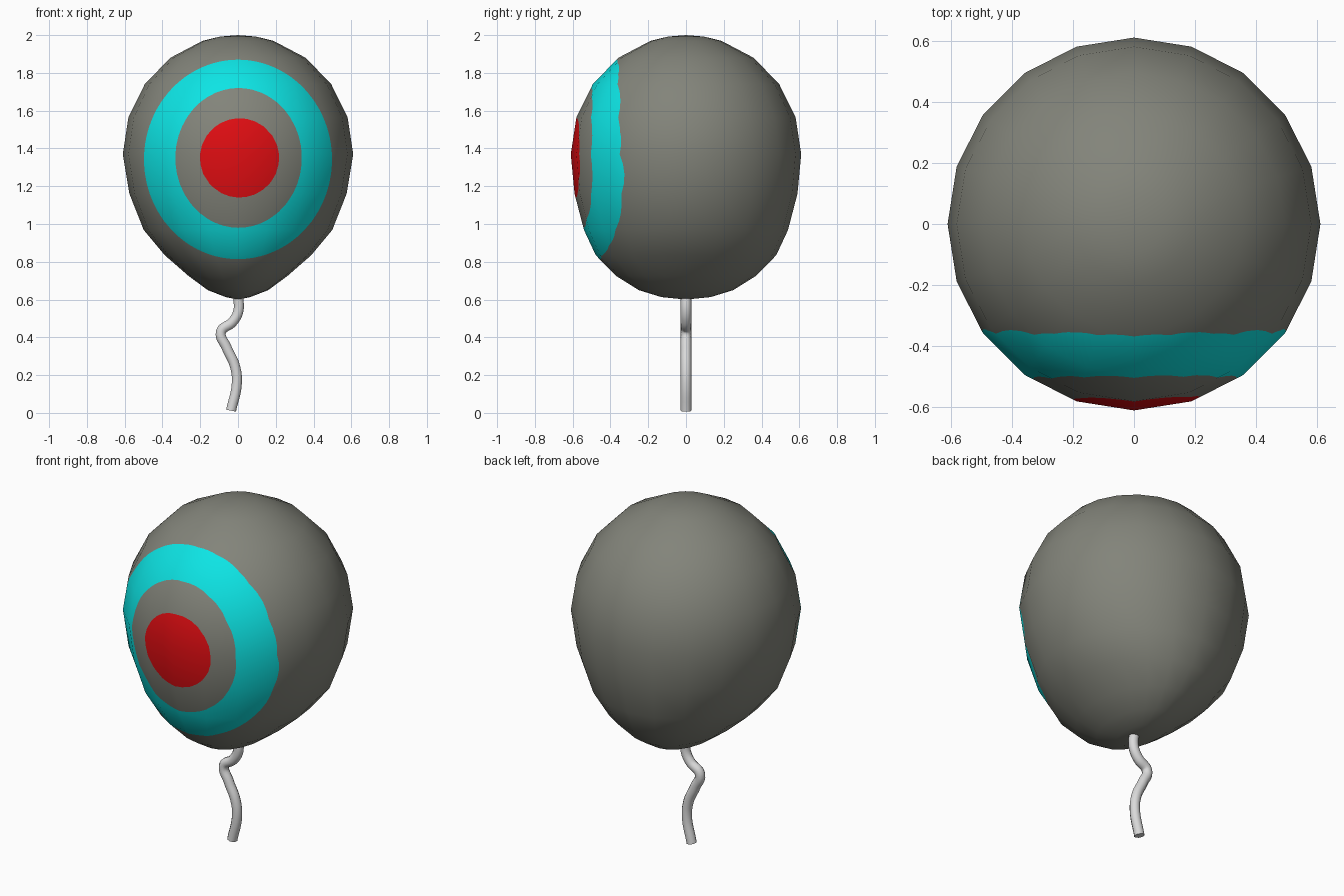
import bpy, bmesh, math
from mathutils import Vector

if "Cube" in bpy.data.objects:
    bpy.data.objects.remove(bpy.data.objects["Cube"])

SIDES = 20


def material(name, rgb):
    m = bpy.data.materials.new(name)
    m.diffuse_color = (*rgb, 1)
    m.use_nodes = True
    m.node_tree.nodes["Principled BSDF"].inputs["Base Color"].default_value = m.diffuse_color
    return m


grey = material("warm grey", (0.225, 0.23, 0.195))
cyan = material("cyan", (0.004, 0.78, 0.78))
red = material("red", (0.74, 0.004, 0.006))
white = material("string white", (0.7, 0.7, 0.7))

# Balloon profile: (height, half width in x, half depth in y)
rings = [(1.37 + 0.63 * math.sin(t), 0.61 * math.cos(t), 0.61 * math.cos(t))
         for t in (math.radians(a) for a in (81, 72, 54, 36, 18, 0))]
rings += [(1.16, 0.575, 0.59), (0.968, 0.499, 0.54), (0.835, 0.388, 0.478),
          (0.725, 0.262, 0.37), (0.65, 0.16, 0.25), (0.613, 0.065, 0.13)]

bm = bmesh.new()
loops = []
for z, rx, ry in rings:
    loops.append([bm.verts.new((rx * math.cos(i * math.tau / SIDES),
                                ry * math.sin(i * math.tau / SIDES), z))
                  for i in range(SIDES)])
top, bottom = bm.verts.new((0, 0, 2.0)), bm.verts.new((0, 0, 0.6))
for i in range(SIDES):
    j = (i + 1) % SIDES
    bm.faces.new((top, loops[0][i], loops[0][j]))
    bm.faces.new((bottom, loops[-1][j], loops[-1][i]))
    for a, b in zip(loops, loops[1:]):
        bm.faces.new((a[i], b[i], b[j], a[j]))
bmesh.ops.recalc_face_normals(bm, faces=bm.faces[:])
bm.normal_update()

# Keep the smooth normals of the coarse form while the target is cut in
keep = bm.verts.layers.float_vector.new("smooth_normal")
for v in bm.verts:
    v[keep] = v.normal
front = [e for e in bm.edges if all(v.co.y < -0.15 and 0.63 < v.co.z < 1.98 for v in e.verts)]
bmesh.ops.subdivide_edges(bm, edges=front, cuts=3, use_grid_fill=True)

# Target outlines on the front: (centre x, centre z, radius x, radius z)
outlines = [(0.0, 1.342, 0.498, 0.528), (0.003, 1.35, 0.335, 0.37), (0.008, 1.35, 0.21, 0.21)]


def field(co, o):
    return math.hypot((co.x - o[0]) / o[2], (co.z - o[1]) / o[3]) - 1


for o in outlines:
    cut = []
    for e in bm.edges[:]:
        a, b = e.verts
        fa, fb = field(a.co, o), field(b.co, o)
        if a.co.y < -0.05 and b.co.y < -0.05 and fa * fb < 0:
            t = min(max(fa / (fa - fb), 0.001), 0.999)
            cut.append(bmesh.utils.edge_split(e, a, t)[1])
    bmesh.ops.connect_verts(bm, verts=cut)

# Colour by how many outlines enclose the face: grey, cyan, grey, red
for f in bm.faces:
    f.smooth = True
    c = f.calc_center_median()
    inside = sum(field(c, o) < 0 for o in outlines) if c.y < -0.05 else 0
    f.material_index = (0, 1, 0, 2)[inside]

mesh = bpy.data.meshes.new("balloon")
normals = [Vector(v[keep]).normalized() for v in bm.verts]
bm.verts.layers.float_vector.remove(keep)
bm.to_mesh(mesh)
bm.free()
for m in (grey, cyan, red):
    mesh.materials.append(m)
mesh.normals_split_custom_set_from_vertices(normals)
bpy.context.collection.objects.link(bpy.data.objects.new("balloon", mesh))

# Wavy string hanging below
path = [(0.0, 0.62), (0.002, 0.54), (-0.03, 0.48), (-0.09, 0.43), (-0.06, 0.345),
        (-0.017, 0.25), (-0.006, 0.16), (-0.037, 0.012)]
curve = bpy.data.curves.new("string", "CURVE")
curve.dimensions = "3D"
curve.bevel_depth = 0.028
curve.bevel_resolution = 3
curve.resolution_u = 6
curve.use_fill_caps = True
spline = curve.splines.new("BEZIER")
spline.bezier_points.add(len(path) - 1)
for p, (x, z) in zip(spline.bezier_points, path):
    p.co = (x, 0, z)
    p.handle_left_type = p.handle_right_type = "AUTO"
string = bpy.data.objects.new("string", curve)
curve.materials.append(white)
bpy.context.collection.objects.link(string)
bpy.context.view_layer.objects.active = string
string.select_set(True)
bpy.ops.object.convert(target="MESH")
bpy.ops.object.shade_smooth_by_angle(angle=math.radians(50))
